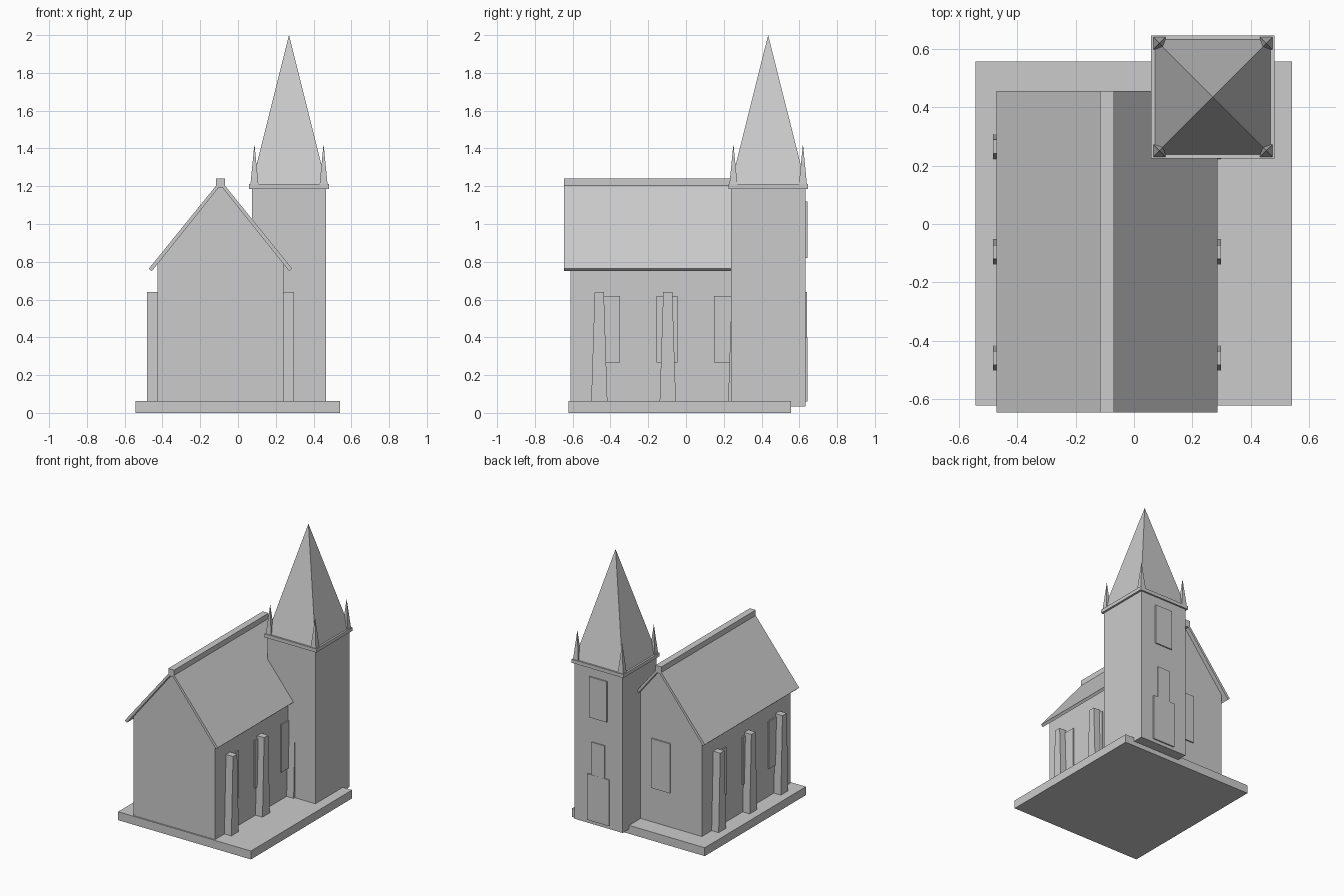
import bpy
import bmesh

cube = bpy.data.objects.get("Cube")
if cube:
    bpy.data.objects.remove(cube, do_unlink=True)

stone = bpy.data.materials.new("grey stone")
stone.use_nodes = True
GREY = (0.6, 0.6, 0.6, 1)
stone.diffuse_color = GREY
stone.node_tree.nodes["Principled BSDF"].inputs["Base Color"].default_value = GREY


def finish(name, bm):
    bmesh.ops.recalc_face_normals(bm, faces=bm.faces)
    mesh = bpy.data.meshes.new(name)
    bm.to_mesh(mesh)
    bm.free()
    mesh.materials.append(stone)
    obj = bpy.data.objects.new(name, mesh)
    bpy.context.collection.objects.link(obj)
    return obj


def box(name, x0, x1, y0, y1, z0, z1, inset_y=0.0):
    """Box whose top may be narrowed along y."""
    bm = bmesh.new()
    rings = [[bm.verts.new(p) for p in ((x0, y0 + d, z), (x1, y0 + d, z),
                                        (x1, y1 - d, z), (x0, y1 - d, z))]
             for z, d in ((z0, 0.0), (z1, inset_y))]
    low, high = rings
    bm.faces.new(low)
    bm.faces.new(high)
    for i in range(4):
        j = (i + 1) % 4
        bm.faces.new((low[i], low[j], high[j], high[i]))
    return finish(name, bm)


def extrude_profile(name, points, y0, y1):
    """Extrude an xz outline along y."""
    bm = bmesh.new()
    face = bm.faces.new([bm.verts.new((x, y0, z)) for x, z in points])
    result = bmesh.ops.extrude_face_region(bm, geom=[face])
    verts = [g for g in result["geom"] if isinstance(g, bmesh.types.BMVert)]
    bmesh.ops.translate(bm, verts=verts, vec=(0, y1 - y0, 0))
    return finish(name, bm)


def pyramid(name, x, y, half, z0, z1):
    bm = bmesh.new()
    base = [bm.verts.new((x + sx * half, y + sy * half, z0))
            for sx, sy in ((-1, -1), (1, -1), (1, 1), (-1, 1))]
    tip = bm.verts.new((x, y, z1))
    bm.faces.new(base)
    for i in range(4):
        bm.faces.new((base[i], base[(i + 1) % 4], tip))
    return finish(name, bm)


# Ground slab
box("base_slab", -0.543, 0.541, -0.622, 0.557, 0, 0.062)

# Nave with gabled ends
MID, HALF, APEX, SLOPE = -0.0925, 0.333, 1.205, 1.235
eave = APEX - HALF * SLOPE
extrude_profile("nave", [(MID - HALF, 0.05), (MID + HALF, 0.05), (MID + HALF, eave),
                         (MID, APEX), (MID - HALF, eave)], -0.612, 0.423)

# Roof slabs and ridge cap
for side, sx in (("left", 1), ("right", -1)):
    extrude_profile(side + "_roof", [(MID, APEX), (MID + sx * 0.364, 0.75),
                                     (MID + sx * 0.379, 0.764), (MID, 1.232)],
                    -0.645, 0.455)
box("ridge_cap", -0.117, -0.069, -0.645, 0.455, 1.19, 1.242)

# Buttresses and side windows
for side, sx in (("left", 1), ("right", -1)):
    wall = MID + sx * HALF
    for i in range(3):
        y = -0.459 + i * 0.3625
        box(f"{side}_buttress_{i + 1}", *sorted((wall - sx * 0.01, wall + sx * 0.057)),
            y - 0.043, y + 0.043, 0.055, 0.641, 0.019)
        y = -0.405 + i * 0.305
        box(f"{side}_window_{i + 1}", *sorted((wall - sx * 0.01, wall + sx * 0.009)),
            y - 0.056, y + 0.056, 0.268, 0.62)
box("rear_window", -0.17, -0.018, 0.41, 0.432, 0.315, 0.68)

# Tower with cornice, spire and corner pinnacles
TX, TY = 0.27, 0.435
box("tower", TX - 0.196, TX + 0.196, TY - 0.198, TY + 0.198, 0.035, 1.19)
box("tower_cornice", TX - 0.211, TX + 0.211, TY - 0.21, TY + 0.21, 1.186, 1.212)
pyramid("spire", TX, TY, 0.198, 1.21, 2.0)
for i, (sx, sy) in enumerate(((-1, -1), (1, -1), (1, 1), (-1, 1))):
    pyramid(f"pinnacle_{i + 1}", TX + sx * 0.183, TY + sy * 0.184, 0.021, 1.21, 1.425)

# Tower openings on the rear face
for name, half, z0, z1, out in (("tower_upper_window", 0.072, 0.82, 1.12, 0.642),
                                ("tower_middle_window", 0.052, 0.38, 0.641, 0.641),
                                ("tower_door", 0.09, 0.06, 0.4, 0.642)):
    box(name, TX - half, TX + half, 0.62, out, z0, z1)
